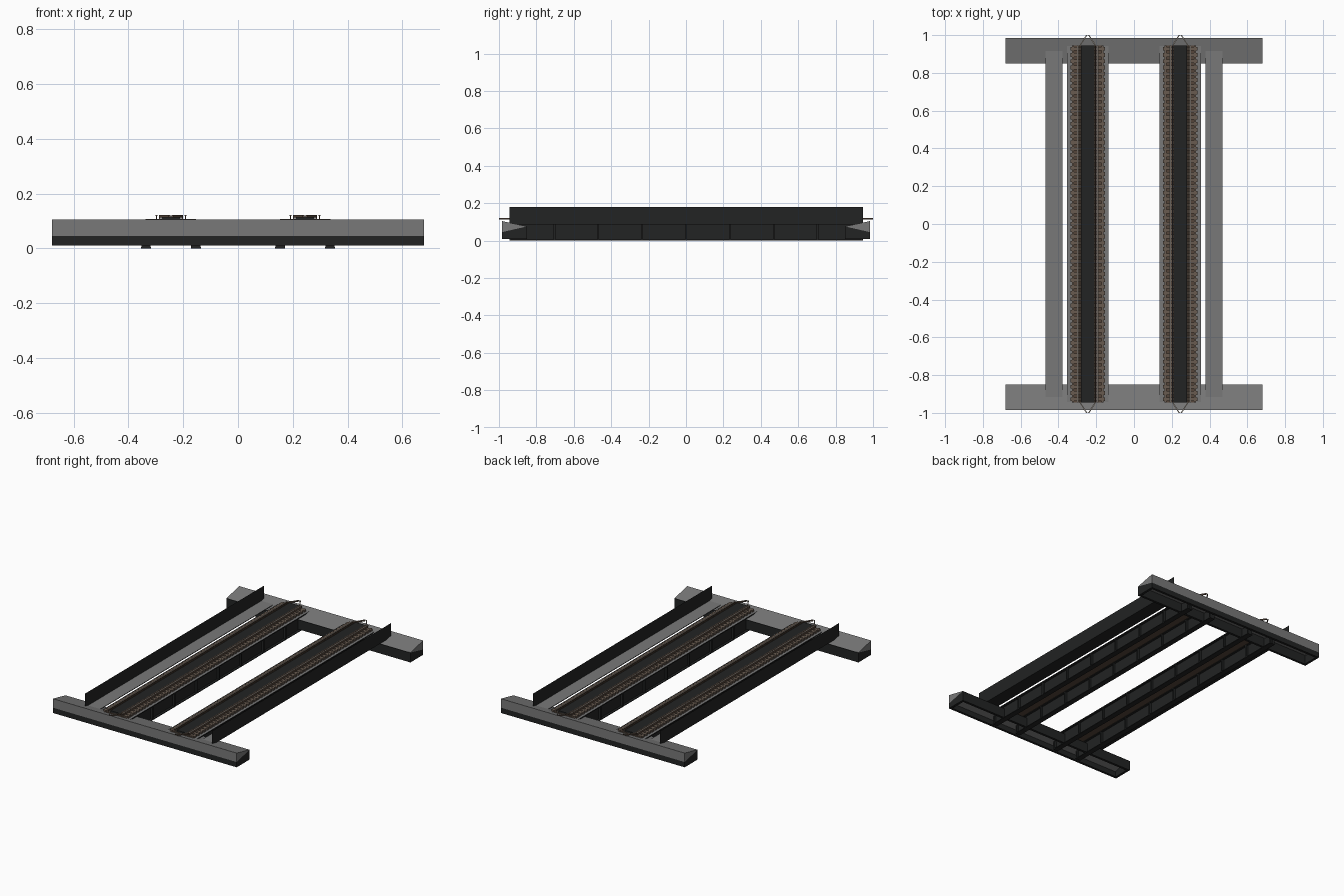
import bpy, bmesh
from mathutils import Vector

if "Cube" in bpy.data.objects:
    bpy.data.objects.remove(bpy.data.objects["Cube"])


def material(name, c):
    m = bpy.data.materials.new(name)
    m.diffuse_color = (*c, 1)
    m.use_nodes = True
    m.node_tree.nodes["Principled BSDF"].inputs["Base Color"].default_value = m.diffuse_color
    return m


DARK = material("dark steel", (0.016, 0.017, 0.017))
GREY = material("concrete grey", (0.19, 0.19, 0.19))
WOOD = material("sleeper brown", (0.14, 0.105, 0.08))
RUST = material("rail rust", (0.09, 0.06, 0.042))
STEEL = material("rail top steel", (0.36, 0.32, 0.28))


def add_box(bm, x0, x1, y0, y1, z0, z1):
    v = [bm.verts.new((x, y, z)) for x in (x0, x1) for y in (y0, y1) for z in (z0, z1)]
    for f in ((0, 1, 3, 2), (4, 6, 7, 5), (0, 4, 5, 1), (2, 3, 7, 6), (0, 2, 6, 4), (1, 5, 7, 3)):
        bm.faces.new([v[i] for i in f])


def add_prism(bm, pts, axis_vec):
    """Extrude a closed 3D outline along a vector."""
    a = [bm.verts.new(p) for p in pts]
    b = [bm.verts.new(Vector(p) + Vector(axis_vec)) for p in pts]
    bm.faces.new(a)
    bm.faces.new(b[::-1])
    n = len(a)
    for i in range(n):
        j = (i + 1) % n
        bm.faces.new((a[i], b[i], b[j], a[j]))


def finish(name, bm, mat, top_mat=None):
    bmesh.ops.recalc_face_normals(bm, faces=bm.faces)
    me = bpy.data.meshes.new(name)
    me.materials.append(mat)
    if top_mat:  # upward faces take the second colour
        me.materials.append(top_mat)
        for f in bm.faces:
            f.normal_update()
            f.material_index = 1 if f.normal.z > 0.5 else 0
    bm.to_mesh(me)
    bm.free()
    ob = bpy.data.objects.new(name, me)
    bpy.context.collection.objects.link(ob)
    return ob


def boxes(name, items, mat, top_mat=None):
    bm = bmesh.new()
    for it in items:
        add_box(bm, *it)
    return finish(name, bm, mat, top_mat)


HX = 0.68   # half width of abutments
L = 0.945   # half length of the spans

# Abutments: sloped grey cap on an open dark base
for s, end in ((-1, "front"), (1, "back")):
    o, i = s * 0.985, s * 0.85
    bm = bmesh.new()
    add_prism(bm, [(-HX, o, 0.045), (-HX, o, 0.105), (-HX, i, 0.076)], (2 * HX, 0, 0))
    finish(end + "_abutment_cap", bm, GREY)
    bm = bmesh.new()
    t = s * 0.016
    add_box(bm, -HX, HX, o, o - t, 0.01, 0.045)
    add_box(bm, -HX, HX, i, i + t, 0.01, 0.074)
    for x in (-HX, HX - 0.016):
        add_prism(bm, [(x, o, 0.01), (x, o, 0.045), (x, i, 0.076), (x, i, 0.01)], (0.016, 0, 0))
    finish(end + "_abutment_base", bm, DARK)

for s, side in ((-1, "left"), (1, "right")):
    # Walkway and its thin outer parapet
    xa, xb = sorted((s * 0.378, s * 0.468))
    boxes(side + "_walkway", [(xa, xb, -L, L, 0.086, 0.09)], DARK, GREY)
    bm = bmesh.new()
    bm.faces.new([bm.verts.new((s * 0.469, y, z))
                  for y, z in ((-L, 0.086), (L, 0.086), (L, 0.18), (-L, 0.18))])
    finish(side + "_parapet", bm, DARK)

    c = s * 0.245  # track centre
    # Two plate girders with flanges and stiffeners
    parts, flanges = [], []
    for d in (-0.091, 0.091):
        g = c + d
        parts.append((g - 0.003, g + 0.003, -L, L, 0.003, 0.09))
        parts.append((g - 0.018, g + 0.018, -L, L, 0, 0.005))
        flanges.append((g - 0.018, g + 0.018, -L, L, 0.089, 0.096))
        for k in range(-4, 5):
            y = k * 0.2345
            parts.append((g - 0.017, g + 0.017, y - 0.005, y + 0.005, 0.004, 0.09))
    boxes(side + "_girders", parts, DARK)
    boxes(side + "_girder_top_flanges", flanges, DARK, GREY)

    # Timber deck and sleepers
    boxes(side + "_deck", [(c - 0.075, c + 0.075, -L, L, 0.092, 0.099)], RUST)
    n = 57
    p = 2 * L / n
    boxes(side + "_sleepers",
          [(c - 0.092, c + 0.092, -L + p * (k + 0.2), -L + p * (k + 0.8), 0.096, 0.107)
           for k in range(n)], WOOD)
    boxes(side + "_edge_timbers",
          [(c + d - 0.006, c + d + 0.006, -L, L, 0.096, 0.108) for d in (-0.078, 0.078)], WOOD)

    # Running rails, guard rails and centre plate
    rails, heads = [], []
    for d in (-0.053, 0.053):
        x = c + d
        rails.append((x - 0.002, x + 0.002, -L, L, 0.105, 0.118))
        heads.append((x - 0.004, x + 0.004, -L, L, 0.118, 0.122))
    for d in (-0.041, 0.041):
        rails.append((c + d - 0.003, c + d + 0.003, -L, L, 0.105, 0.12))
    boxes(side + "_rails", rails, RUST)
    boxes(side + "_rail_heads", heads, RUST, STEEL)
    boxes(side + "_centre_plate", [(c - 0.035, c + 0.035, -L, L, 0.106, 0.117)], DARK)

    # Guard rails converging to a point at each end
    bm = bmesh.new()
    for e in (-1, 1):
        for d in (-1, 1):
            y0, y1 = e * L, e * 1.0
            add_prism(bm, [(c + d * 0.037, y0, 0.112), (c + d * 0.044, y0, 0.112),
                           (c + d * 0.009, y1, 0.112), (c + d * 0.002, y1, 0.112)], (0, 0, 0.009))
    finish(side + "_guard_rail_tips", bm, RUST, STEEL)
